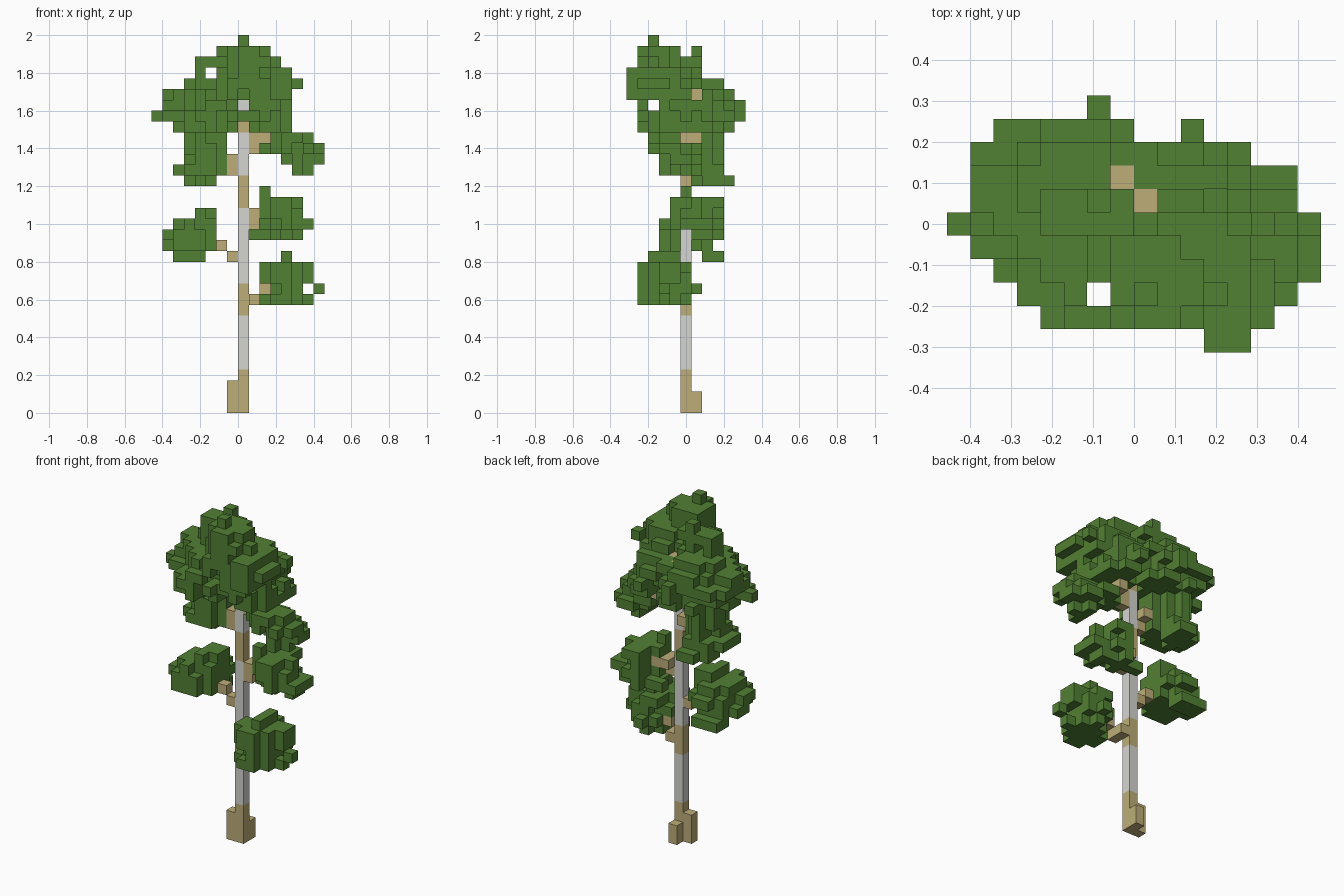
import bpy
import bmesh
import random
from mathutils import Vector

random.seed(7)
V = 2 / 35                                  # edge of one block
ORIGIN = Vector((-8, -5.5, 0))              # grid corner, in blocks
used = set()                                # blocks already taken

if "Cube" in bpy.data.objects:
    bpy.data.objects.remove(bpy.data.objects["Cube"])


def material(name, rgb):
    m = bpy.data.materials.new(name)
    m.use_nodes = True
    m.diffuse_color = (*rgb, 1)
    bsdf = m.node_tree.nodes["Principled BSDF"]
    bsdf.inputs["Base Color"].default_value = (*rgb, 1)
    bsdf.inputs["Roughness"].default_value = 0.9
    return m


LEAF = material("leaf green", (0.083, 0.215, 0.033))
BARK = material("tan bark", (0.51, 0.42, 0.19))
PALE = material("pale grey bark", (0.66, 0.66, 0.63))


def build(name, cells, mats, pick=lambda z: 0):
    """Turn a set of grid cells into one mesh with only its outer faces."""
    cells = set(cells) - used
    used.update(cells)
    bm = bmesh.new()
    for c in sorted(cells):
        for axis in range(3):
            for side in (-1, 1):
                step = Vector((0, 0, 0))
                step[axis] = side
                if tuple(int(a + b) for a, b in zip(c, step)) in cells:
                    continue
                u, w = Vector((0, 0, 0)), Vector((0, 0, 0))
                u[(axis + 1) % 3] = 0.5
                w[(axis + 2) % 3] = 0.5 * side
                mid = Vector(c) + Vector((0.5, 0.5, 0.5)) + step / 2 + ORIGIN
                corners = (mid - u - w, mid + u - w, mid + u + w, mid - u + w)
                face = bm.faces.new([bm.verts.new(p * V) for p in corners])
                face.material_index = pick(c[2])
    bmesh.ops.remove_doubles(bm, verts=bm.verts, dist=V / 100)
    mesh = bpy.data.meshes.new(name)
    bm.to_mesh(mesh)
    bm.free()
    for m in mats:
        mesh.materials.append(m)
    bpy.context.collection.objects.link(bpy.data.objects.new(name, mesh))


def gap(x, y, z):
    """Openings in the foliage, and the diagonal ridge of the upper crown."""
    return ((x, z) in ((5, 31), (14, 11), (10, 11))
            or (y, z) == (2, 28)
            or (x, y) == (6, 2)
            or (x, y) == (7, 7) and z > 29
            or (y, z) == (6, 29) and x > 8
            or x == 8 and y < 5 and z in (26, 28)
            or z > 28 and abs(x + y - 13) > max(4, 35 - z))


def foliage(name, bottom, *layers):
    """Stack ragged oval layers; each is (first x, last x, first y, last y)."""
    cells = set()
    for z, (x0, x1, y0, y1) in enumerate(layers, bottom):
        cx, cy = (x0 + x1) / 2, (y0 + y1) / 2
        rx, ry = (x1 - x0 + 1) / 2, (y1 - y0 + 1) / 2
        core = 0.3 if z == bottom else 0.5
        for x in range(x0, x1 + 1):
            for y in range(y0, y1 + 1):
                r = abs((x - cx) / rx) ** 2.2 + abs((y - cy) / ry) ** 2.2
                spine = x == (x0 + x1) // 2 or y == (y0 + y1) // 2
                ragged = r < 1.05 and random.random() < core + 0.12
                if (spine or r < core or ragged) and not gap(x, y, z):
                    cells.add((x, y, z))
    build(name, cells, [LEAF])


# Trunk with alternating bark bands
def band(z):
    return int(4 <= z < 9 or 12 <= z < 19 or 22 <= z < 26 or z > 27)


build("trunk", {(8, 5, z) for z in range(30)}, [BARK, PALE], band)

# Root stubs
build("left_root", {(7, 5, z) for z in range(3)}, [BARK])
build("back_root", {(8, 6, z) for z in range(2)}, [BARK])

# Branches
build("low_branch", {(9, 5, 10), (9, 4, 10), (10, 4, 11)}, [BARK])
build("right_twig", {(7, 5, 14), (6, 5, 15)}, [BARK])
build("middle_branch", {(9, 5, 17), (9, 5, 18), (9, 6, 18), (10, 6, 18)}, [BARK])
build("high_branch", {(9, 5, 24), (9, 5, 25), (10, 5, 25), (10, 6, 25)}, [BARK])
build("inner_branch", {(7, 5, 22), (7, 5, 23), (7, 6, 23)}, [BARK])
build("crown_branch", {(8, 6, 29), (7, 7, 29)}, [BARK])

# Side clumps, lowest first
foliage("low_clump", 10,
        (10, 14, 1, 5), (11, 13, 1, 6), (10, 14, 1, 5), (10, 14, 1, 5),
        (12, 12, 2, 4))
foliage("low_clump_tip", 11, (15, 15, 3, 3))
foliage("right_clump", 14,
        (2, 4, 7, 8), (1, 5, 3, 7), (1, 5, 3, 8), (2, 5, 3, 7), (4, 5, 4, 6))
foliage("middle_clump", 16,
        (9, 13, 6, 8), (10, 14, 4, 8), (10, 13, 4, 8), (10, 13, 4, 8),
        (10, 10, 5, 5))
foliage("under_crown_right", 21,
        (3, 5, 6, 9), (2, 6, 4, 8), (3, 6, 4, 8), (3, 6, 4, 8), (3, 6, 4, 8))
foliage("under_crown_left", 22,
        (13, 14, 3, 5), (12, 15, 3, 6), (10, 15, 2, 6), (11, 14, 2, 4))

# Crown ridge, from front left to back right
foliage("crown_top", 28,
        (7, 11, 1, 7), (6, 12, 1, 7), (6, 13, 1, 6), (6, 12, 1, 5),
        (6, 11, 1, 4), (6, 10, 1, 4), (8, 8, 2, 2))
foliage("crown_ridge", 28,
        (3, 7, 4, 8), (2, 7, 4, 9), (3, 7, 5, 8), (4, 7, 5, 6), (4, 7, 5, 6),
        (6, 6, 6, 6))

# Crown shoulders
foliage("crown_front_left", 26,
        (8, 12, 2, 5), (8, 12, 1, 5), (9, 12, 1, 5), (10, 12, 0, 4),
        (10, 13, 0, 4), (11, 12, 0, 3))
foliage("crown_front_right", 26,
        (3, 7, 1, 4), (3, 8, 1, 4), (3, 7, 1, 4), (4, 7, 1, 4))
foliage("crown_right", 26,
        (2, 7, 4, 9), (1, 6, 3, 8), (1, 6, 4, 9), (1, 6, 4, 8))
foliage("crown_right_tip", 27, (0, 0, 5, 5))
foliage("crown_back", 26,
        (5, 8, 6, 9), (4, 8, 6, 9), (4, 8, 6, 9), (5, 8, 6, 9))
foliage("crown_back_tip", 27, (6, 6, 10, 10), (6, 6, 10, 10))
foliage("crown_back_left", 26,
        (9, 12, 4, 8), (8, 12, 5, 8), (9, 11, 5, 8))
foliage("crown_back_left_tip", 27, (10, 10, 9, 9))
